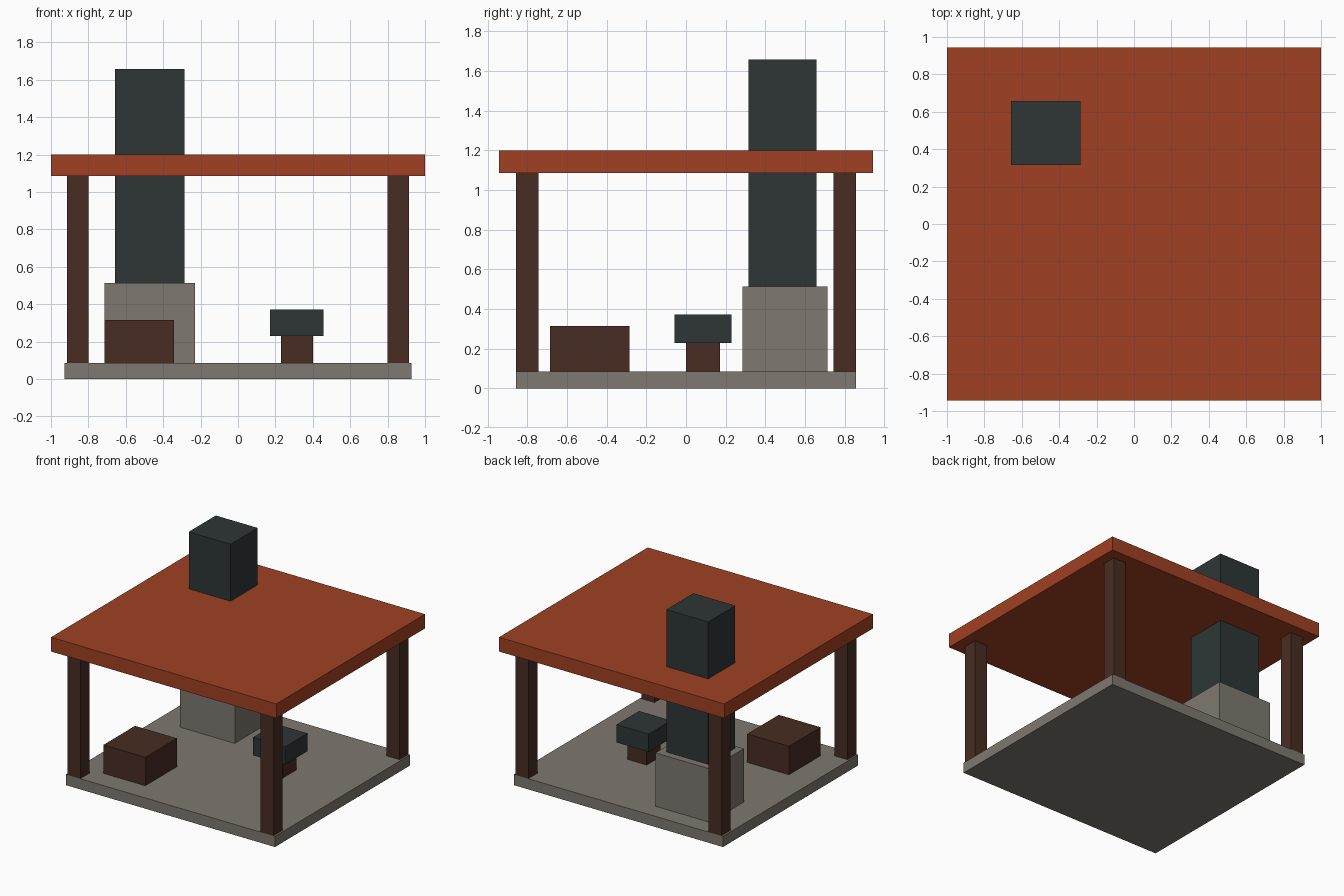
import bpy
import bmesh

if "Cube" in bpy.data.objects:
    bpy.data.objects.remove(bpy.data.objects["Cube"])

U = 1 / 35  # the model sits on a regular grid


def material(name, rgb):
    def linear(c):
        c /= 255
        return c / 12.92 if c <= 0.04045 else ((c + 0.055) / 1.055) ** 2.4
    m = bpy.data.materials.new(name)
    m.diffuse_color = (*[linear(c) for c in rgb], 1)
    m.use_nodes = True
    m.node_tree.nodes["Principled BSDF"].inputs["Base Color"].default_value = m.diffuse_color
    return m


stone = material("grey stone", (126, 120, 112))
wood = material("dark brown wood", (72, 44, 34))
clay = material("red clay", (160, 65, 34))
iron = material("dark iron", (46, 54, 54))


def box(name, x, y, z, mat):
    """Axis-aligned box from (min, max) ranges in grid units."""
    bm = bmesh.new()
    bmesh.ops.create_cube(bm, size=1)
    for v in bm.verts:
        for i, (a, b) in enumerate((x, y, z)):
            v.co[i] = (b - a) * U * v.co[i]
    mesh = bpy.data.meshes.new(name)
    bm.to_mesh(mesh)
    bm.free()
    mesh.materials.append(mat)
    ob = bpy.data.objects.new(name, mesh)
    ob.location = [(a + b) / 2 * U for a, b in (x, y, z)]
    bpy.context.collection.objects.link(ob)
    return ob


# Floor slab and flat roof
box("floor", (-32.5, 32.5), (-30, 30), (0, 3), stone)
box("roof", (-35, 35), (-33, 33), (38, 42), clay)

# Four corner posts
for sx, side in ((-1, "left"), (1, "right")):
    for sy, end in ((-1, "front"), (1, "back")):
        box(f"{end}_{side}_post", sorted((sx * 28, sx * 32)),
            sorted((sy * 26, sy * 30)), (3, 38), wood)

# Forge hearth with chimney through the roof
box("hearth", (-25, -8), (10, 25), (3, 18), stone)
box("chimney", (-23, -10), (11, 23), (18, 58), iron)

# Anvil on its wooden block
box("anvil_block", (8, 14), (0, 6), (3, 8), wood)
box("anvil", (6, 16), (-2, 8), (8, 13), iron)

# Wooden chest at the front
box("chest", (-25, -12), (-24, -10), (3, 11), wood)
